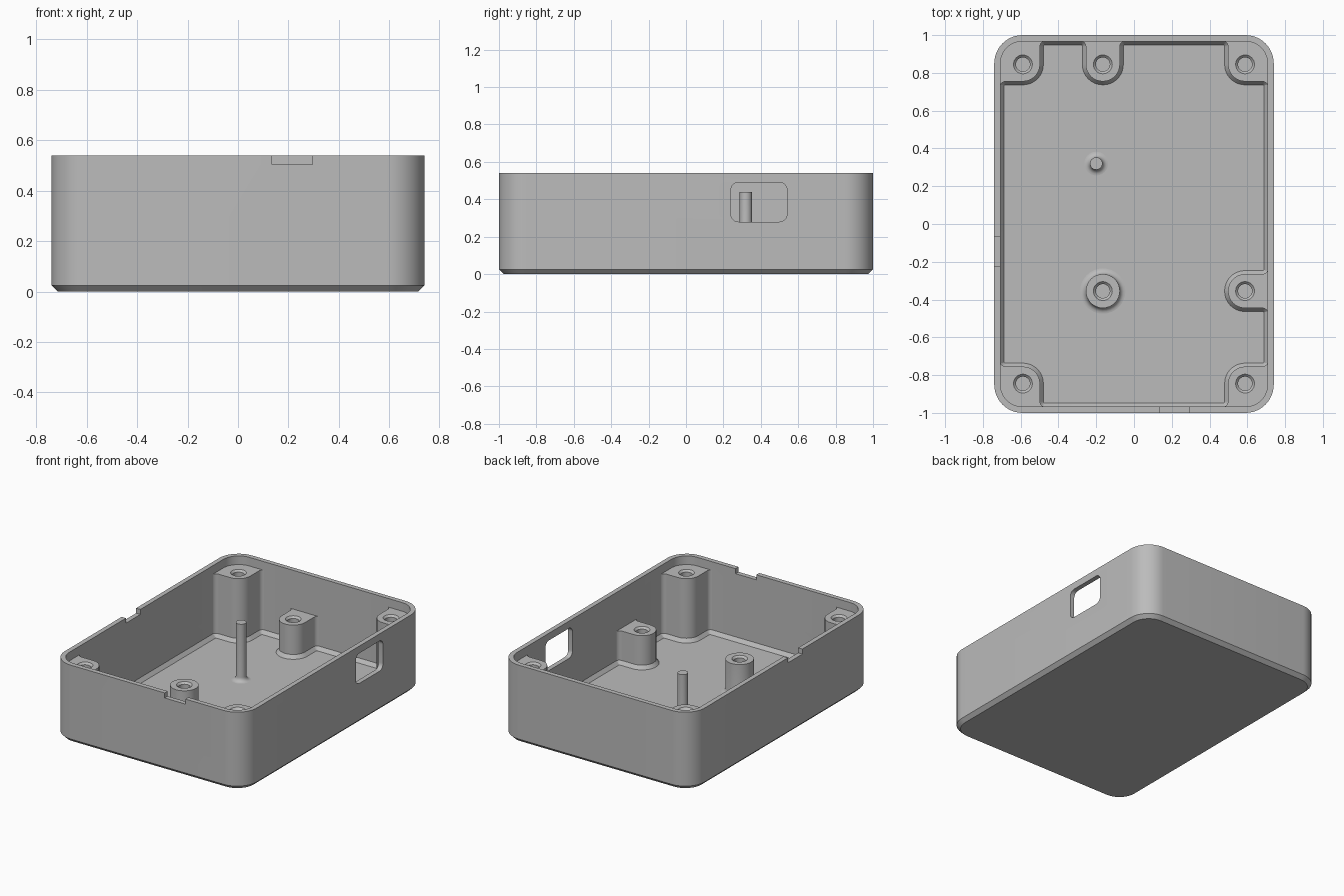
import bpy, bmesh, math
from mathutils import Vector

if "Cube" in bpy.data.objects:
    bpy.data.objects.remove(bpy.data.objects["Cube"])

HX, HY, H = 0.74, 1.0, 0.54       # half width, half length, height
WALL, FLOOR, CH, CZ = 0.033, 0.04, 0.02, 0.025
IX, IY = HX - WALL, HY - WALL     # inner wall faces

grey = bpy.data.materials.new("plain grey")
grey.diffuse_color = (0.5, 0.5, 0.5, 1)
grey.use_nodes = True
grey.node_tree.nodes["Principled BSDF"].inputs["Base Color"].default_value = grey.diffuse_color


def outline(pts, d=0.0, seg=8):
    """Counter-clockwise polygon of (x, y, corner radius), grown by d."""
    out = []
    for i, (x, y, r) in enumerate(pts):
        p = Vector((x, y))
        a = (p - Vector(pts[i - 1][:2])).normalized()
        b = (Vector(pts[(i + 1) % len(pts)][:2]) - p).normalized()
        turn = 1 if a.x * b.y - a.y * b.x > 0 else -1
        p += d * (Vector((a.y, -a.x)) + Vector((b.y, -b.x)))
        if r == 0:
            out.append(p)
            continue
        r += d * turn
        c = p - a * r + b * r
        for k in range(seg + 1):
            t = k / seg * math.pi / 2
            out.append(c - b * r * math.cos(t) + a * r * math.sin(t))
    return out


def rect(hx, hy, r):
    return [(-hx, -hy, r), (hx, -hy, r), (hx, hy, r), (-hx, hy, r)]


def finish(bm, name):
    bmesh.ops.recalc_face_normals(bm, faces=bm.faces)
    me = bpy.data.meshes.new(name)
    bm.to_mesh(me)
    bm.free()
    me.materials.append(grey)
    ob = bpy.data.objects.new(name, me)
    bpy.context.collection.objects.link(ob)
    return ob


def loft(name, rings):
    """Skin a list of equal-length 3D rings and cap both ends."""
    bm = bmesh.new()
    loops = [[bm.verts.new(p) for p in ring] for ring in rings]
    n = len(loops[0])
    for lo, hi in zip(loops, loops[1:]):
        for i in range(n):
            j = (i + 1) % n
            bm.faces.new((lo[i], lo[j], hi[j], hi[i]))
    bm.faces.new(loops[0][::-1])
    bm.faces.new(loops[-1])
    return finish(bm, name)


def lathe(name, x, y, profile, seg=32):
    angles = [2 * math.pi * k / seg for k in range(seg)]
    return loft(name, [[(x + r * math.cos(a), y + r * math.sin(a), z) for a in angles]
                       for r, z in profile])


def cut(ob, cutter):
    mod = ob.modifiers.new("cut", 'BOOLEAN')
    mod.operation, mod.solver, mod.object = 'DIFFERENCE', 'EXACT', cutter
    bpy.context.view_layer.objects.active = ob
    bpy.ops.object.modifier_apply(modifier=mod.name)
    bpy.data.objects.remove(cutter)


def box_cutter(x0, x1, y0, y1, z0, z1):
    ring = [(x0, y0), (x1, y0), (x1, y1), (x0, y1)]
    return loft("cutter", [[(x, y, z) for x, y in ring] for z in (z0, z1)])


# Case shell: outside, rim, inside and floor as one loft
outer, inner = rect(HX, HY, 0.15), rect(IX, IY, 0.15 - WALL)
levels = [(outer, -0.025, 0), (outer, 0, 0.025), (outer, 0, H),
          (inner, 0, H), (inner, 0, FLOOR + CZ), (inner, -CH, FLOOR)]
case = loft("case_shell", [[(p.x, p.y, z) for p in outline(o, d, 12)] for o, d, z in levels])

# Side window and the two rim notches
win = outline(rect(0.15, 0.105, 0.04))
cut(case, loft("cutter", [[(x, 0.39 + p.x, 0.385 + p.y) for p in win] for x in (0.65, 0.8)]))
cut(case, box_cutter(0.135, 0.295, -1.1, -0.94, 0.505, 0.6))
cut(case, box_cutter(-0.8, -0.68, -0.225, -0.065, 0.505, 0.6))

# Screw posts that merge into the walls
R, F, E = 0.09, 0.03, 0.15        # post radius, flare radius, flare reach


def post(name, x, y, top, shape, place):
    rings = [[(*place(p), z) for p in outline(shape, d)]
             for d, z in ((CH, FLOOR - 0.002), (0, FLOOR + CZ), (0, top))]
    ob = loft(name, rings)
    cut(ob, lathe("cutter", x, y, [(0.037, 0.08), (0.037, top - 0.013), (0.063, top + 0.013)]))
    return ob


CX, CY, LOW, HIGH = 0.588, 0.845, 0.27, 0.48
wx, wy = IX - CX, IY - CY
corner = [(-E, wy + 0.002, 0), (-R, wy + 0.002, F), (-R, -R, R), (wx + 0.002, -R, F),
          (wx + 0.002, -E, 0), (wx + 0.006, -E, 0), (wx + 0.006, wy + 0.006, 0.12),
          (-E, wy + 0.006, 0)]
for sx, nx in ((-1, "left"), (1, "right")):
    for sy, ny in ((-1, "front"), (1, "back")):
        post(f"corner_post_{ny}_{nx}", sx * CX, sy * CY, HIGH, corner,
             lambda p: (sx * (CX + p.x), sy * (CY + p.y)))


def wall_shape(w):
    return [(-E, w + 0.002, 0), (-R, w + 0.002, F), (-R, -R, R - 0.001), (R, -R, R - 0.001),
            (R, w + 0.002, F), (E, w + 0.002, 0), (E, w + 0.006, 0), (-E, w + 0.006, 0)]


post("wall_post_back", -0.165, CY, LOW, wall_shape(wy),
     lambda p: (-0.165 + p.x, CY + p.y))
post("wall_post_right", CX, -0.355, LOW, wall_shape(wx),
     lambda p: (CX + p.y, -0.355 - p.x))


# Free-standing post and pin with rounded feet
def foot(r, f):
    return [(r + f - f * math.sin(t), FLOOR + f - f * math.cos(t))
            for t in (k / 6 * math.pi / 2 for k in range(7))]


lathe("standing_post", -0.165, -0.355, [(0.12, FLOOR - 0.005)] + foot(R, 0.03)
      + [(R, LOW), (0.05, LOW), (0.037, LOW - 0.013), (0.037, 0.08)])
lathe("locating_pin", -0.2, 0.32, [(0.06, FLOOR - 0.005)] + foot(0.033, 0.03) + [(0.033, 0.44)])

# Smooth rounded surfaces, keep edges crisp
for ob in bpy.context.collection.objects:
    bpy.ops.object.select_all(action='DESELECT')
    ob.select_set(True)
    bpy.context.view_layer.objects.active = ob
    bpy.ops.object.shade_smooth_by_angle(angle=math.radians(25))
